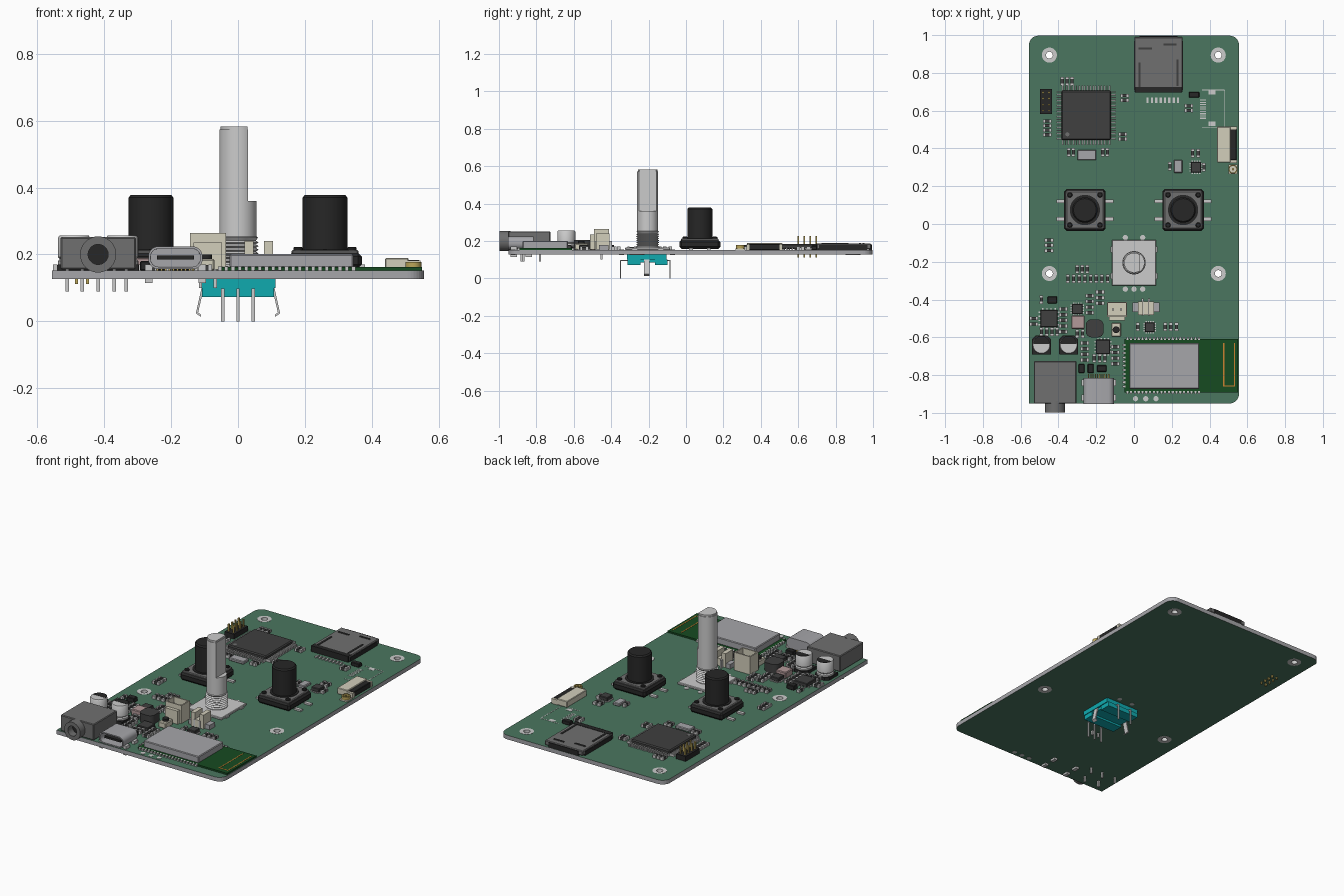
import bpy, bmesh, math
from mathutils import Matrix, Vector

if "Cube" in bpy.data.objects:
    bpy.data.objects.remove(bpy.data.objects["Cube"])

T = 0.152  # board top height


def mat(name, r, g, b):
    m = bpy.data.materials.new(name)
    m.diffuse_color = (r, g, b, 1)
    m.use_nodes = True
    m.node_tree.nodes["Principled BSDF"].inputs["Base Color"].default_value = m.diffuse_color
    return m


GREEN, DKGREEN = mat("board_green", .07, .18, .115), mat("module_green", .008, .07, .015)
BLACK, DARK, MID = mat("black", .02, .02, .02), mat("dark", .05, .05, .05), mat("mid_grey", .16, .16, .16)
STEEL, SILVER = mat("steel", .38, .38, .4), mat("silver", .65, .65, .65)
CREAM, TEAL = mat("cream", .65, .62, .5), mat("teal", .005, .4, .43)
GOLD, COPPER, PINK = mat("gold", .5, .38, .1), mat("copper", .6, .22, .03), mat("pink", .45, .32, .32)


def finish(name, bm, m=None, smooth=False):
    bmesh.ops.recalc_face_normals(bm, faces=bm.faces)
    me = bpy.data.meshes.new(name)
    bm.to_mesh(me)
    bm.free()
    o = bpy.data.objects.new(name, me)
    bpy.context.collection.objects.link(o)
    if m:
        me.materials.append(m)
    if smooth:
        bpy.ops.object.select_all(action='DESELECT')
        o.select_set(True)
        bpy.context.view_layer.objects.active = o
        bpy.ops.object.shade_smooth_by_angle(angle=math.radians(35))
    return o


def boxes(name, items, m=None, bevel=0):
    """Each item: centre x, centre y, size x, size y, z low, z high."""
    bm = bmesh.new()
    for x, y, sx, sy, z0, z1 in items:
        M = Matrix.Translation((x, y, (z0 + z1) / 2)) @ Matrix.Diagonal((sx, sy, z1 - z0, 1))
        bmesh.ops.create_cube(bm, size=1, matrix=M)
    if bevel:
        bmesh.ops.bevel(bm, geom=bm.edges[:], offset=bevel, segments=1, affect='EDGES')
    return finish(name, bm, m)


def prism(name, pts, axis, a, b, m=None, pocket=None, smooth=False):
    """Extrude a 2D outline along an axis; pocket = (wall, depth) sinks the face at a."""
    put = {'x': lambda u, v, t: (t, u, v), 'y': lambda u, v, t: (u, t, v), 'z': lambda u, v, t: (u, v, t)}[axis]
    bm = bmesh.new()
    A = [bm.verts.new(put(u, v, a)) for u, v in pts]
    B = [bm.verts.new(put(u, v, b)) for u, v in pts]
    face = bm.faces.new(A)
    bm.faces.new(B)
    for i in range(len(pts)):
        j = (i + 1) % len(pts)
        bm.faces.new((A[i], A[j], B[j], B[i]))
    if pocket:
        bmesh.ops.recalc_face_normals(bm, faces=bm.faces)
        bmesh.ops.inset_individual(bm, faces=[face], thickness=pocket[0])
        bmesh.ops.inset_individual(bm, faces=[face], thickness=.0005, depth=-pocket[1])
    return finish(name, bm, m, smooth)


def lathe(name, prof, x, y, z=0, m=None, seg=32, axis='z', loop=False):
    """Spin (radius, height) points; axis 'y' points the height toward +y."""
    bm = bmesh.new()
    R = Matrix.Rotation(-math.pi / 2, 4, 'X') if axis == 'y' else Matrix()
    M = Matrix.Translation((x, y, z)) @ R
    rings = [[bm.verts.new(M @ Vector((r * math.cos(k * math.tau / seg), r * math.sin(k * math.tau / seg), h)))
              for k in range(seg)] for r, h in prof]
    n = len(rings)
    for i in range(n if loop else n - 1):
        p, q = rings[i], rings[(i + 1) % n]
        for k in range(seg):
            l = (k + 1) % seg
            bm.faces.new((p[k], p[l], q[l], q[k]))
    if not loop:
        bm.faces.new(rings[0])
        bm.faces.new(rings[-1])
    return finish(name, bm, m, True)


def rounded(x0, x1, y0, y1, radii, n=8):
    """Rounded rectangle, radii ordered: low-left, low-right, high-right, high-left."""
    pts = []
    for i, (cx, cy, sx, sy) in enumerate([(x0, y0, 1, 1), (x1, y0, -1, 1), (x1, y1, -1, -1), (x0, y1, 1, -1)]):
        r = radii[i]
        for k in range(n + 1 if r else 1):
            a = math.pi + i * math.pi / 2 + k * math.pi / 2 / n
            pts.append((cx + sx * r + r * math.cos(a), cy + sy * r + r * math.sin(a)) if r else (cx, cy))
    return pts


# circuit board with four plated mounting holes
board = prism("circuit_board", rounded(-.556, .556, -.95, .997, (0, .05, .05, .05)), 'z', .127, T)
holes = [(x, y) for x in (-.448, .446) for y in (.894, -.262)]
for x, y in holes:
    cut = lathe("hole_cutter", [(.019, .1), (.019, .2)], x, y)
    cut.hide_render = True
    mod = board.modifiers.new("hole", 'BOOLEAN')
    mod.object, mod.operation, mod.solver = cut, 'DIFFERENCE', 'EXACT'
    bpy.context.view_layer.objects.active = board
    bpy.ops.object.modifier_apply(modifier="hole")
    bpy.data.objects.remove(cut)
    lathe("mounting_ring", [(.018, .126), (.04, .126), (.04, .153), (.018, .153)], x, y, m=SILVER, loop=True)
board.data.materials.clear()
for m in (STEEL, GREEN):
    board.data.materials.append(m)
for p in board.data.polygons:
    p.material_index = int(abs(p.normal.z) > .9)

# push buttons
for x in (-.26, .26):
    y = .074
    boxes("button_base", [(x, y, .22, .22, .158, .206)], BLACK, .012)
    boxes("button_cover", [(x, y, .2, .2, .2, .214)], MID, .004)
    lathe("button_cap", [(.08, .212), (.08, .217), (.067, .217), (.067, .37), (.06, .378)], x, y, m=BLACK, seg=40)
    for sx in (-1, 1):
        for sy in (-1, 1):
            lathe("button_peg", [(.014, .21), (.014, .22), (.01, .223)], x + sx * .08, y + sy * .08, m=BLACK, seg=16)
    boxes("button_legs", [(x + s * .128, y + t * .047, .045, .02, T, .162) for s in (-1, 1) for t in (-1, 1)], SILVER)

# rotary encoder: plate, threaded bush, D-cut shaft, body and pins below the board
ex, ey = 0, -.205
boxes("encoder_plate", [(ex, ey, .235, .24, T, .166)], SILVER, .003)
boxes("encoder_clip_tops", [(s * .117, ey + t * .07, .016, .03, T, .162) for s in (-1, 1) for t in (-1, 1)], SILVER)
boxes("encoder_body", [(0, ey - .005, .225, .21, .1, .13)] + [(0, ey + s * .073, .215, .068, .073, .1) for s in (-1, 1)]
      + [(0, ey, .205, .08, .085, .1)], TEAL)
thread = [(.062, .166)]
for i in range(7):
    thread += [(.062, .17 + i * .011), (.053, .1755 + i * .011)]
lathe("threaded_bush", thread + [(.06, .25), (.056, .253)], ex, ey, m=SILVER, seg=40)
lathe("shaft_lower", [(.056, .25), (.056, .36)], ex, ey, m=SILVER, seg=40)
a0 = math.acos(.03 / .056)
for name, s, z0, z1 in (("shaft_d_cut", 1, .36, .573), ("shaft_tip", .93, .573, .583)):
    arc = [a0 + k * (math.tau - 2 * a0) / 36 for k in range(37)]
    prism(name, [(ex + .056 * s * math.cos(a), ey + .056 * s * math.sin(a)) for a in arc], 'z', z0, z1, SILVER, smooth=True)
for s in (-1, 1):
    prism("encoder_clip", [(s * .1, .14), (s * .126, .024), (s * .111, .014), (s * .11, .019), (s * .119, .027), (s * .093, .14)],
          'y', ey - .02, ey + .01, SILVER)
pins = [(x, -.35, -1) for x in (-.046, 0, .046)] + [(x, -.085, 1) for x in (-.046, .046)]
boxes("encoder_pins", [(x, y, .01, .006, 0, .098) for x, y, s in pins]
      + [(x, y - s * .02, .01, .045, .092, .098) for x, y, s in pins], SILVER)

# large quad chip with leads
cx, cy = -.253, .575
boxes("main_chip", [(cx, cy, .262, .262, .157, .184)], DARK, .006)
lead = [-.124 + k * .0146 for k in range(18)]
boxes("main_chip_leads", [(cx + s * .142, cy + d, .03, .007, T, .166) for s in (-1, 1) for d in lead]
      + [(cx + d, cy + s * .142, .007, .03, T, .166) for s in (-1, 1) for d in lead], SILVER)
lathe("chip_pin_mark", [(.011, .18), (.011, .1845)], cx - .1, cy - .1, m=MID, seg=16)

# pin header
boxes("header_body", [(-.466, .648, .064, .132, T, .182)], BLACK)
boxes("header_pins", [(-.466 + s * .016, .6 + k * .032, .009, .009, .112, .226) for s in (-1, 1) for k in range(4)], GOLD)

# memory card socket
boxes("card_socket_shell", [(.13, .845, .256, .29, .157, .186)], MID, .004)
boxes("card_socket_frame", [(.13, .71, .25, .03, T, .188), (.01, .84, .02, .26, T, .178), (.25, .84, .02, .26, T, .178),
      (.13, .985, .2, .02, T, .182)], BLACK)
boxes("card_socket_springs", [(.03, .79, .01, .13, .18, .19), (.23, .8, .01, .14, .18, .19), (.06, .93, .07, .01, .18, .19),
      (.19, .95, .07, .01, .18, .19)], DARK)
boxes("card_socket_leads", [(.072 + k * .023, .655, .012, .03, T, .158) for k in range(8)], SILVER)

# ribbon connector, coax socket and empty ribbon footprint
boxes("ribbon_connector", [(.475, .42, .07, .19, T, .19)], CREAM, .003)
boxes("ribbon_latch", [(.525, .42, .036, .165, T, .184)], BLACK, .003)
boxes("ribbon_connector_ends", [(.525, .42 + s * .088, .04, .016, T, .182) for s in (-1, 1)], CREAM)
boxes("coax_base", [(.524, .29, .05, .05, T, .16)], CREAM)
lathe("coax_ring", [(.018, .158), (.024, .158), (.024, .178), (.018, .178)], .524, .29, m=GOLD, loop=True, seg=24)
lathe("coax_pin", [(.006, .158), (.006, .176)], .524, .29, m=GOLD, seg=12)
boxes("footprint_pads", [(.413, .697, .035, .024, T, .153), (.413, .53, .035, .024, T, .153)]
      + [(.365, .56 + k * .012, .03, .006, T, .153) for k in range(9)], SILVER)
boxes("footprint_outline", [(.42, .71, .12, .004, T, .153), (.42, .51, .12, .004, T, .153), (.48, .61, .004, .2, T, .153)], SILVER)

# audio jack
boxes("jack_body", [(-.418, -.838, .225, .225, .155, .252)], MID, .004)
lathe("jack_barrel", [(.03, 0), (.054, 0), (.054, .06), (.03, .06)], -.418, -.997, .2, MID, 40, 'y', True)
lathe("jack_bore", [(.031, .046), (.031, .058)], -.418, -.997, .2, BLACK, 24, 'y')
boxes("jack_pins", [(x, y, .01, .012, .09, .16) for x, y in ((-.51, -.78), (-.465, -.87), (-.418, -.78), (-.37, -.88), (-.334, -.78))], SILVER)

# charging port
prism("usb_shell", rounded(-.268, -.106, .156, .224, (.03,) * 4, 6), 'y', -.952, -.815, STEEL, (.007, .11), True)
boxes("usb_tongue", [(-.187, -.89, .11, .1, .185, .197)], BLACK)
boxes("usb_tabs", [(-.187 + s * .08, y, .022, .035, .115, .17) for s in (-1, 1) for y in (-.84, -.92)], SILVER)
boxes("usb_leads", [(-.24 + k * .0118, -.807, .006, .025, T, .16) for k in range(10)], GOLD)

# radio module
boxes("radio_board", [(.25, -.75, .6, .282, T, .162)], DKGREEN)
boxes("radio_shield", [(.16, -.752, .37, .242, .16, .201)], STEEL, .004)
boxes("radio_pads", [(-.035 + k * .02, -.75 + s * .143, .011, .016, T, .1635) for k in range(20) for s in (-1, 1)]
      + [(-.052, -.86 + k * .022, .016, .011, T, .1635) for k in range(11)], SILVER)
boxes("radio_antenna", [(.475, -.745, .006, .23, .16, .163), (.532, -.745, .006, .23, .16, .163),
      (.504, -.858, .06, .006, .16, .163)], COPPER)

# electrolytic capacitors
for x in (-.49, -.346):
    y = -.64
    prism("capacitor_base", rounded(x - .05, x + .05, y - .05, y + .05, (.001, .001, .02, .02), 1), 'z', T, .17, BLACK)
    lathe("capacitor_can", [(.046, .165), (.048, .17), (.048, .18), (.043, .186), (.048, .192), (.048, .25), (.044, .256)], x, y, m=SILVER)
    prism("capacitor_mark", [(x + .043 * math.cos(k * math.pi / 12), y + .005 + .043 * math.sin(k * math.pi / 12)) for k in range(13)],
          'z', .255, .257, BLACK)

# wire connectors
prism("tall_connector", rounded(-.144, -.036, -.492, -.412, (0,) * 4), 'z', .264, .155, CREAM, (.01, .07))
boxes("tall_connector_step", [(-.09, -.5, .085, .024, .155, .235)], CREAM)
boxes("connector_pins", [(-.09 + s * .022, -.452, .01, .01, .1, .245) for s in (-1, 1)]
      + [(.062 + s * .018, -.44, .01, .09, T, .2) for s in (-1, 1)], SILVER)
prism("small_connector", [(.02, .155), (.105, .155), (.105, .24), (.078, .24), (.078, .2), (.047, .2), (.047, .24), (.02, .24)],
      'y', -.482, -.41, CREAM)
boxes("small_connector_tabs", [(.007, -.44, .028, .05, T, .18), (.12, -.44, .03, .05, T, .18)], STEEL)

# power inductors and reset switch
prism("round_inductor", rounded(-.255, -.161, -.6, -.505, (.03,) * 4, 4), 'z', T, .205, DARK, smooth=True)
boxes("pink_inductor", [(-.297, -.52, .07, .07, T, .19)], PINK, .004)
boxes("reset_switch", [(-.095, -.56, .05, .072, T, .186)], CREAM, .004)
lathe("reset_plunger", [(.018, .18), (.018, .2)], -.095, -.56, m=BLACK, seg=20)

# small chips with side leads, and crystals
chips = [(-.45, -.5, .092), (-.164, -.65, .075), (-.3, -.45, .055), (.083, -.547, .052), (.328, .3, .055)]
boxes("small_chips", [(x, y, s, s, .155, .178) for x, y, s in chips], DARK, .003)
boxes("small_chip_leads", [v for x, y, s in chips for k in (-.36, -.12, .12, .36) for d in (-1, 1) for v in
      ((x + d * s * .53, y + k * s, .012, .007, T, .158), (x + k * s, y + d * s * .53, .007, .012, T, .158))], SILVER)
boxes("black_parts", [(-.432, -.402, .05, .036, T, .18), (-.278, -.765, .03, .05, T, .18), (-.23, -.765, .03, .05, T, .18),
      (-.17, -.765, .05, .035, T, .18), (.318, .685, .055, .03, T, .175)], BLACK, .003)
boxes("crystals", [(-.25, .365, .1, .054, T, .17), (.233, .305, .045, .07, T, .17)], STEEL, .004)

# rows of chip resistors and capacitors: x, y, step x, step y, count (lie across the row)
rows = [(-.46, .545, 0, -.024, 4), (-.38, .755, .026, 0, 3), (-.05, .68, 0, -.025, 2), (-.06, .475, 0, -.025, 2),
        (-.345, .38, .024, 0, 2), (-.165, .38, .024, 0, 2), (.31, .375, .03, 0, 2), (.19, .305, .024, 0, 1),
        (.29, .625, 0, -.024, 2), (-.45, -.085, 0, -.028, 3), (-.35, -.29, .03, 0, 8), (-.3, -.24, .026, 0, 3),
        (-.53, -.5, 0, -.03, 2), (-.49, -.4, .026, 0, 1), (-.375, -.45, 0, -.03, 5), (-.235, -.38, 0, -.03, 4),
        (-.18, -.36, 0, -.03, 3), (-.49, -.57, .028, 0, 4), (-.3, -.58, .028, 0, 2), (-.26, -.63, 0, -.03, 4),
        (-.1, -.65, 0, -.03, 4), (-.21, -.71, .028, 0, 3), (.165, -.545, .03, 0, 3), (.02, -.545, .024, 0, 1), (.37, .3, .024, 0, 1)]
body, ends = [], []
for x, y, dx, dy, n in rows:
    for k in range(n):
        px, py = x + k * dx, y + k * dy
        u, v = (0, 1) if dx else (1, 0)
        body.append((px, py, .017 + .013 * u, .017 + .013 * v, T, .168))
        ends += [(px + s * .017 * u, py + s * .017 * v, .019 - .008 * u, .019 - .008 * v, T, .1695) for s in (-1, 1)]
boxes("chip_part_bodies", body, DARK)
boxes("chip_part_ends", ends, SILVER)

# solder pads on the board
for x, y in [(-.046, -.345), (0, -.345), (.046, -.345), (-.046, -.072), (.046, -.072), (.008, -.925), (.062, -.925), (.116, -.925)]:
    lathe("solder_pad", [(.014, .126), (.014, .154)], x, y, m=SILVER, seg=16)
